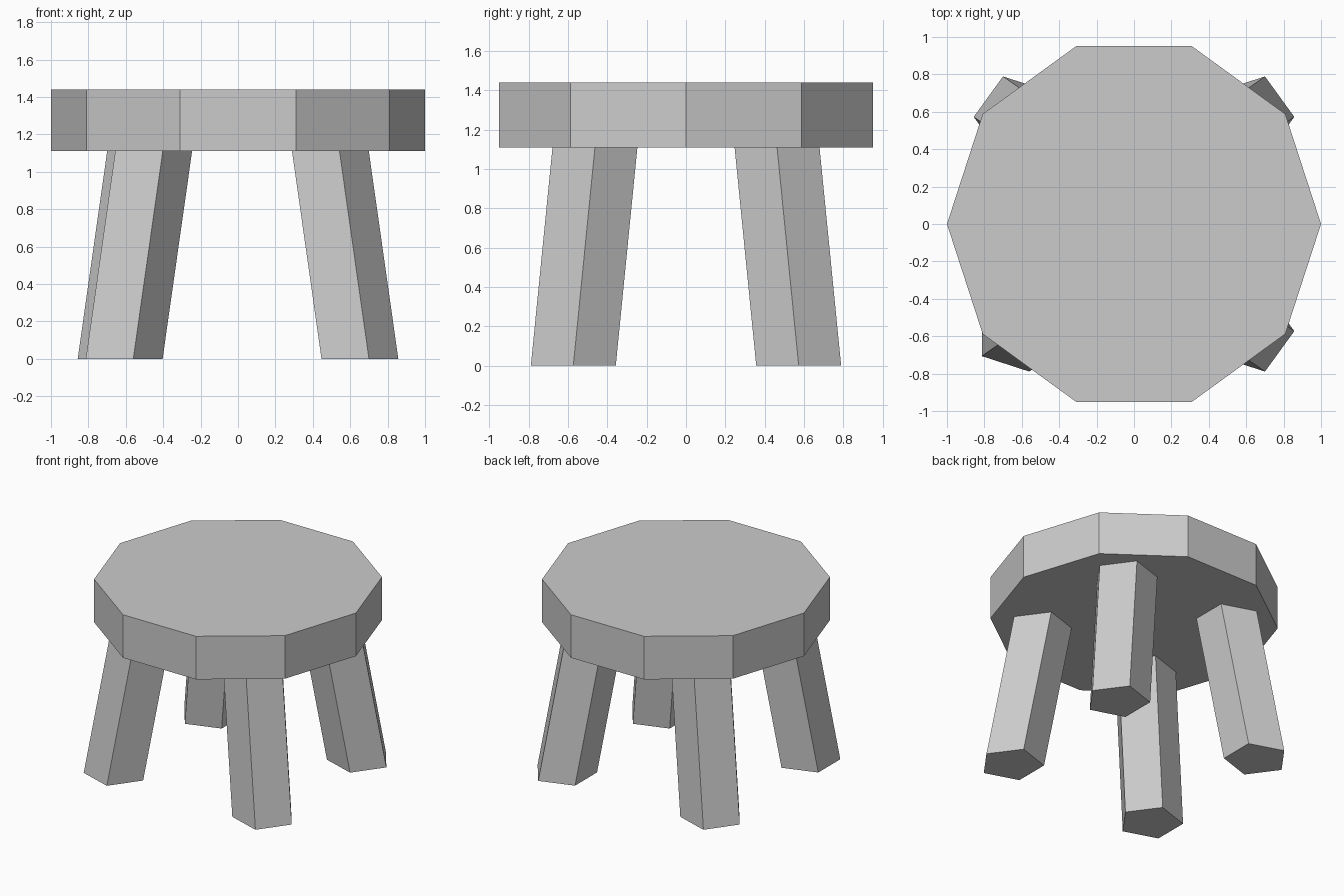
import bpy
import bmesh
from math import cos, sin, pi
from mathutils import Matrix

cube = bpy.data.objects.get("Cube")
if cube:
    bpy.data.objects.remove(cube, do_unlink=True)

SEAT_BOTTOM, SEAT_TOP = 1.11, 1.44
LEG_TOP = SEAT_BOTTOM + 0.01

grey = bpy.data.materials.new("plain_grey")
grey.use_nodes = True
colour = (0.6, 0.6, 0.6, 1)
grey.diffuse_color = colour
grey.node_tree.nodes["Principled BSDF"].inputs["Base Color"].default_value = colour


def prism(name, sides, radius, bottom, top, turn=0.0):
    """Upright or leaning prism between two (x, y, z) centres."""
    bm = bmesh.new()
    rings = []
    for cx, cy, cz in (bottom, top):
        angles = [turn + 2 * pi * i / sides for i in range(sides)]
        rings.append([bm.verts.new((cx + radius * cos(a), cy + radius * sin(a), cz))
                      for a in angles])
    low, high = rings
    bm.faces.new(low[::-1])
    bm.faces.new(high)
    for i in range(sides):
        j = (i + 1) % sides
        bm.faces.new((low[i], low[j], high[j], high[i]))
    mesh = bpy.data.meshes.new(name)
    bm.to_mesh(mesh)
    bm.free()
    mesh.materials.append(grey)
    obj = bpy.data.objects.new(name, mesh)
    bpy.context.collection.objects.link(obj)
    return obj


# Ten-sided seat slab
prism("seat", 10, 1.0, (0, 0, SEAT_BOTTOM), (0, 0, SEAT_TOP))

# Four splayed five-sided legs; the back right one is turned half round
for x_name, sx in (("left", 1), ("right", -1)):
    for y_name, sy in (("front", -1), ("back", 1)):
        half_turn = pi if (sx, sy) == (-1, 1) else 0.0
        prism(f"{y_name}_{x_name}_leg", 5, 0.227,
              (sx * 0.63, sy * 0.573, 0),
              (sx * 0.471, sy * 0.462, LEG_TOP), half_turn)
